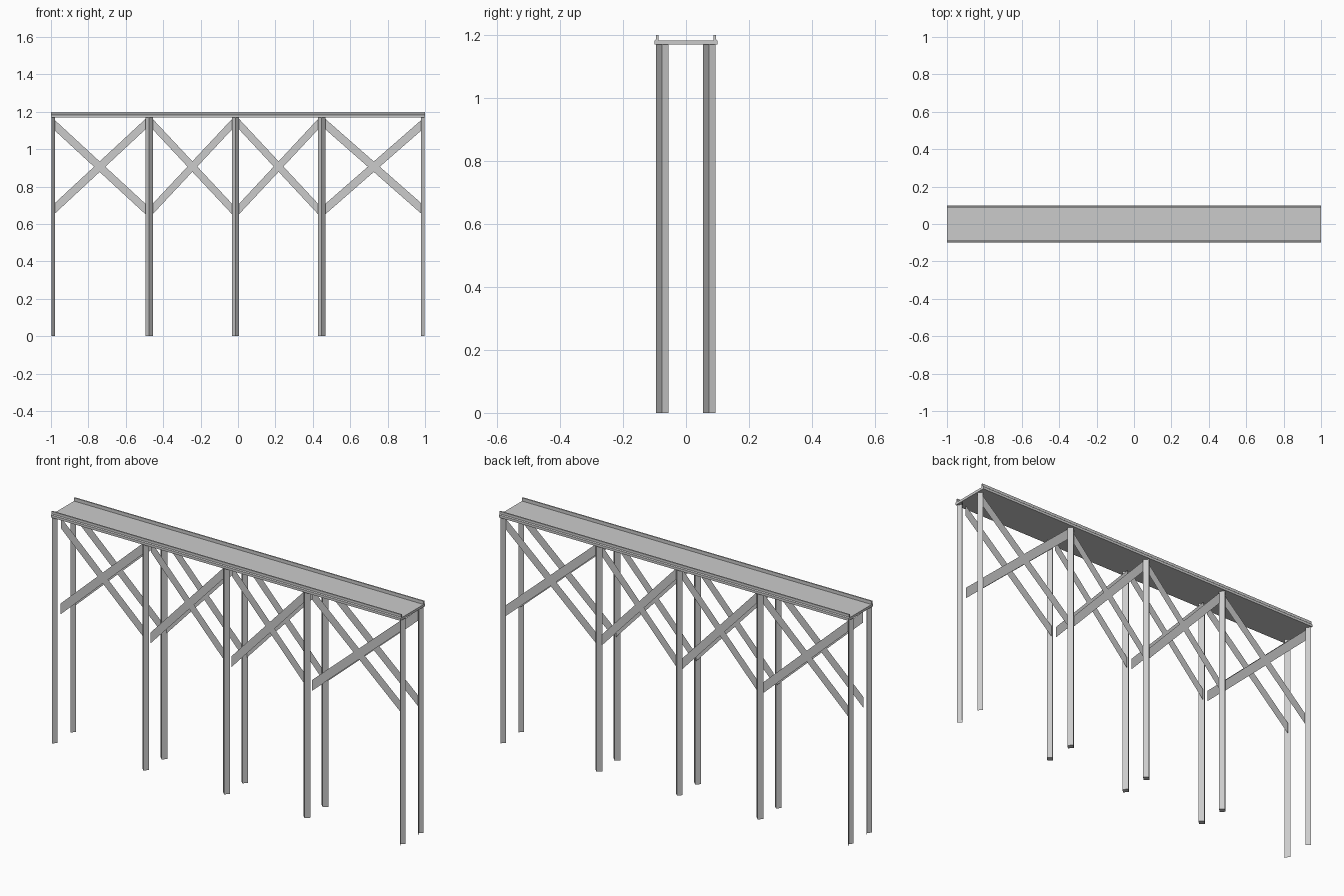
import bpy

if "Cube" in bpy.data.objects:
    bpy.data.objects.remove(bpy.data.objects["Cube"])

DECK_Z = 1.17
R = 0.0195                      # half diagonal of a post
POST_X = [-0.475, -0.013, 0.447]
ROWS = {"front": (-0.0755, -0.052), "back": (0.0735, 0.07)}   # post y, brace y


def make(name, verts, faces):
    me = bpy.data.meshes.new(name)
    me.from_pydata(verts, [], faces)
    me.update()
    ob = bpy.data.objects.new(name, me)
    bpy.context.collection.objects.link(ob)
    return ob


def extrude(name, ring, offset, closed=True):
    """Sweep a 3D outline along an offset; closed outlines get end caps."""
    n = len(ring)
    top = [tuple(a + b for a, b in zip(p, offset)) for p in ring]
    faces = [(i, (i + 1) % n, n + (i + 1) % n, n + i) for i in range(n if closed else n - 1)]
    if closed:
        faces += [tuple(reversed(range(n))), tuple(range(n, 2 * n))]
    return make(name, list(ring) + top, faces)


def brace(name, x0, z0, x1, z1, y, h=0.056):
    """Flat diagonal strip with vertical ends."""
    make(name, [(x0, y, z0), (x1, y, z1), (x1, y, z1 + h), (x0, y, z0 + h)], [(0, 1, 2, 3)])


# Deck with a raised lip along both edges
half = [(0.1, 1.17), (0.1, 1.183), (0.095, 1.187), (0.095, 1.2), (0.088, 1.2), (0.088, 1.183)]
profile = half + [(-y, z) for y, z in reversed(half)]
extrude("deck", [(-1, y, z) for y, z in profile], (2, 0, 0))

for row, (py, by) in ROWS.items():
    # Diamond section posts
    for i, x in enumerate(POST_X):
        ring = [(x, py - R, 0), (x + R, py, 0), (x, py + R, 0), (x - R, py, 0)]
        extrude(f"{row}_post_{i + 1}", ring, (0, 0, DECK_Z))

    # Open V section end posts, point facing inward
    for side, s in (("left", -1), ("right", 1)):
        ring = [(s * 0.997, py - s * -R, 0), (s * 0.979, py, 0), (s * 0.997, py + s * -R, 0)]
        extrude(f"{row}_{side}_end_post", ring, (0, 0, DECK_Z), closed=False)

    # Crossed braces in each bay
    xs = [-0.982 - 0.01] + POST_X + [0.992]
    for i in range(4):
        a, b = xs[i] + 0.012, xs[i + 1] - 0.012
        la, lb = (0.655 if i == 0 else 0.645), (0.655 if i == 3 else 0.645)
        ta, tb = (1.1 if i == 0 else 1.113), (1.1 if i == 3 else 1.113)
        brace(f"{row}_rising_brace_{i + 1}", a, la, b, tb, by)
        brace(f"{row}_falling_brace_{i + 1}", a, ta, b, lb, by + 0.004)
